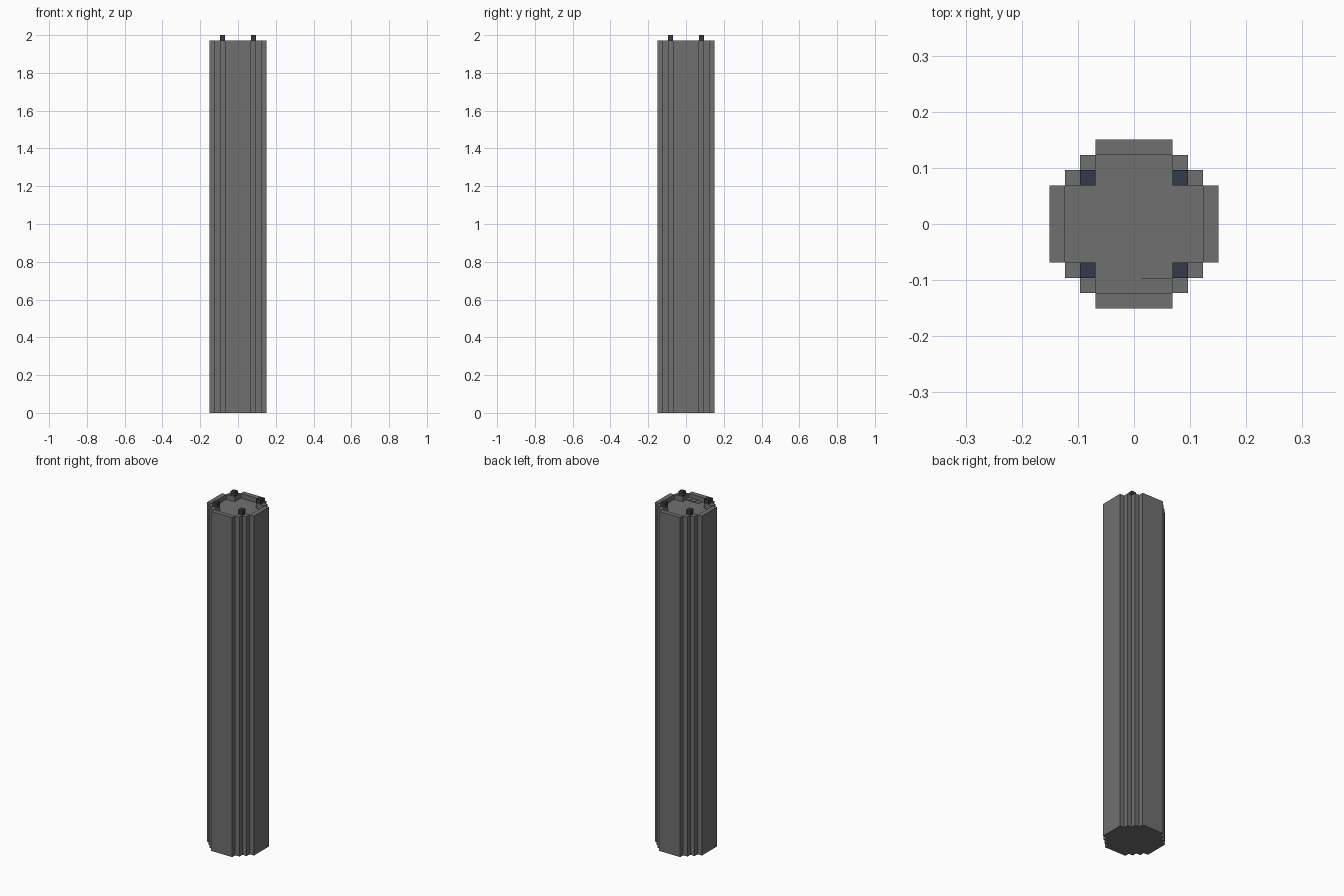
import bpy
import bmesh
from math import pi
from mathutils import Matrix

if "Cube" in bpy.data.objects:
    bpy.data.objects.remove(bpy.data.objects["Cube"])

U = 2 / 73            # size of one block
RIM, FLOOR = 72 * U, 71 * U


def make_material(name, color):
    mat = bpy.data.materials.new(name)
    mat.use_nodes = True
    mat.diffuse_color = color
    mat.node_tree.nodes["Principled BSDF"].inputs["Base Color"].default_value = color
    return mat


stone = make_material("grey stone", (0.16, 0.16, 0.16, 1))
dark = make_material("dark slate", (0.034, 0.042, 0.065, 1))


def prism(name, outline, bottom, top, mat, turn=0):
    """Extrude an outline given in blocks, turned by quarter turns about z."""
    bm = bmesh.new()
    base = bm.faces.new([bm.verts.new((x * U, y * U, bottom)) for x, y in outline])
    new = bmesh.ops.extrude_face_region(bm, geom=[base])["geom"]
    raised = [g for g in new if isinstance(g, bmesh.types.BMVert)]
    bmesh.ops.translate(bm, verts=raised, vec=(0, 0, top - bottom))
    bmesh.ops.recalc_face_normals(bm, faces=bm.faces)
    bm.transform(Matrix.Rotation(turn * pi / 2, 4, 'Z'))
    mesh = bpy.data.meshes.new(name)
    bm.to_mesh(mesh)
    bm.free()
    mesh.materials.append(mat)
    obj = bpy.data.objects.new(name, mesh)
    bpy.context.collection.objects.link(obj)
    return obj


def rect(x0, y0, x1, y1):
    return [(x0, y0), (x1, y0), (x1, y1), (x0, y1)]


A, B, C, D = 2.5, 3.5, 4.5, 5.5

# Cross-shaped core whose top is the sunken floor
quarter = [(C, -A), (C, A), (A, A)]
cross = []
for _ in range(4):
    cross += quarter
    quarter = [(-y, x) for x, y in quarter]
prism("column_core", cross, 0, FLOOR, stone)

# Side walls, stepped corners and corner studs, once per quarter turn
corner = [(A, A), (C, A), (C, B), (B, B), (B, C), (A, C)]
for i in range(4):
    prism(f"side_wall_{i + 1}", rect(C, -A, D, A), 0, RIM, stone, i)
    prism(f"stepped_corner_{i + 1}", corner, 0, RIM, stone, i)
    prism(f"corner_stud_{i + 1}", rect(A, A, B, B), RIM, RIM + U, dark, i)

# Three low tiles on the floor beside the front wall
for i, lift in enumerate((0.002, 0.004, 0.006)):
    prism(f"floor_tile_{i + 1}", rect(i - 0.5, -C, i + 0.5, -B),
          FLOOR, FLOOR + lift, stone)
